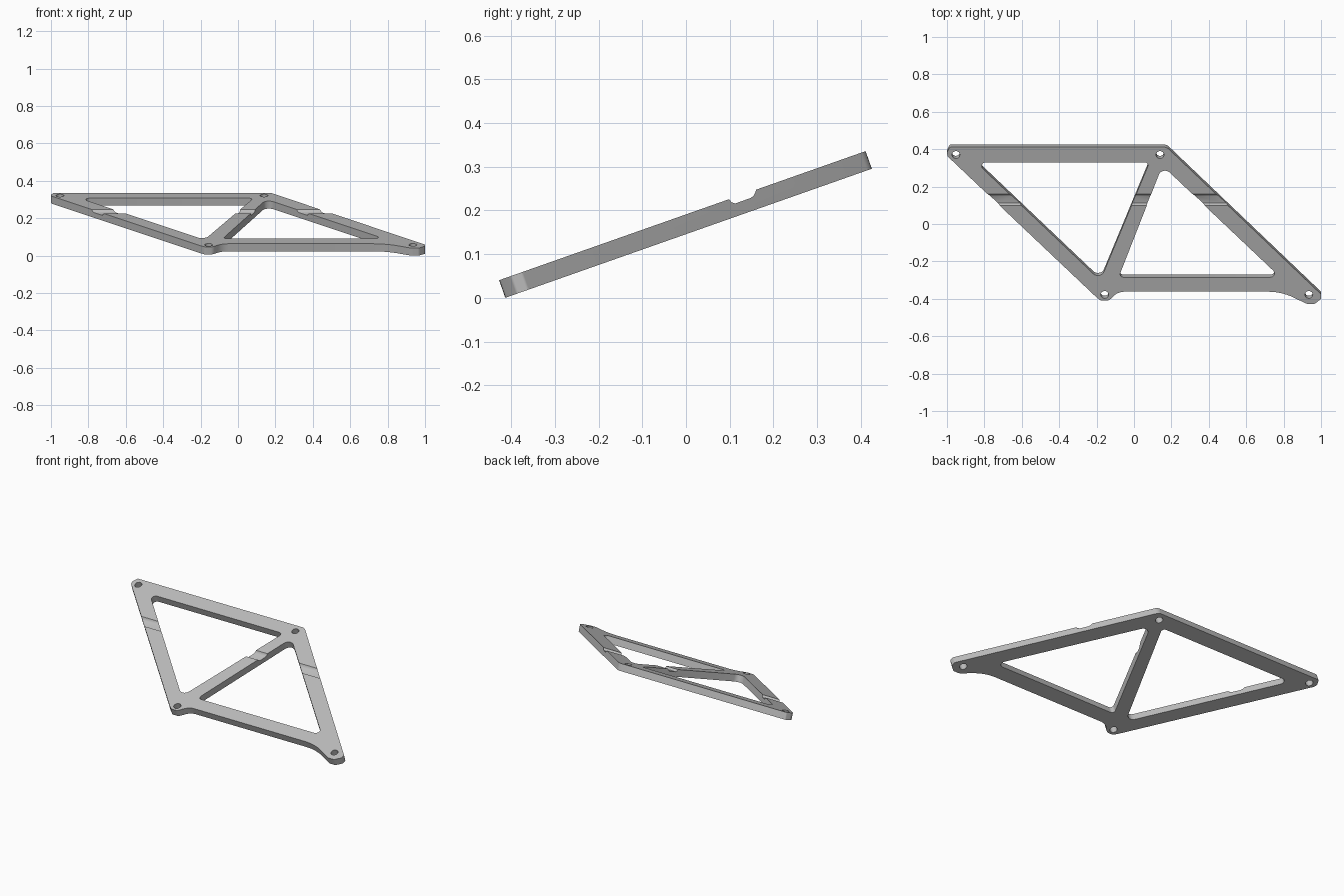
import bpy
import bmesh
import math
from mathutils import Matrix, Vector

default = bpy.data.objects.get("Cube")
if default:
    bpy.data.objects.remove(default, do_unlink=True)

TILT = math.radians(19.4)
THICK = 0.0427
FRONT_Y = -0.428

grey = bpy.data.materials.new("plain grey")
grey.use_nodes = True
grey.diffuse_color = (0.5, 0.5, 0.5, 1)
grey.node_tree.nodes["Principled BSDF"].inputs["Base Color"].default_value = (0.5, 0.5, 0.5, 1)


def to_plate(x, y):
    """Plan position of the top face to flat plate coordinates."""
    return Vector((x, (y - FRONT_Y) / math.cos(TILT)))


def rounded(corners, steps=7):
    """Polygon of (x, y, radius) corners with filleted vertices."""
    pts = [to_plate(x, y) for x, y, r in corners]
    result = []
    for i, p in enumerate(pts):
        radius = corners[i][2]
        a, b = pts[i - 1] - p, pts[(i + 1) % len(pts)] - p
        half = a.angle(b) / 2
        if radius == 0:
            result.append(p)
            continue
        reach = min(radius / math.tan(half), a.length * 0.48, b.length * 0.48)
        radius = reach * math.tan(half)
        centre = p + (a.normalized() + b.normalized()).normalized() * (radius / math.sin(half))
        start = p + a.normalized() * reach - centre
        end = p + b.normalized() * reach - centre
        sweep = math.atan2(start.cross(end), start.dot(end))
        for k in range(steps + 1):
            result.append(centre + Matrix.Rotation(sweep * k / steps, 2) @ start)
    return result


def circle(x, y, radius, count=24):
    c = to_plate(x, y)
    turn = math.tau / count
    return [c + radius * Vector((math.cos(turn * k), math.sin(turn * k))) for k in range(count)]


# Outer edge, two triangular windows and four bolt holes
outline = rounded([
    (-0.985, 0.411, 0.01), (-1.0, 0.382, 0.01), (-0.997, 0.362, 0.015),
    (-0.205, -0.388, 0.03), (-0.178, -0.41, 0.02), (-0.135, -0.41, 0.03),
    (-0.085, -0.362, 0.13), (0.79, -0.362, 0.5), (0.925, -0.428, 0.05),
    (0.967, -0.427, 0.02), (1.0, -0.4, 0.01), (1.0, -0.376, 0.01),
    (0.175, 0.411, 0.04)])
left_window = rounded([
    (-0.845, 0.33, 0.022), (-0.18, -0.302, 0.035), (0.083, 0.33, 0.018)])
right_window = rounded([
    (-0.082, -0.285, 0.018), (0.782, -0.285, 0.022), (0.152, 0.312, 0.035)])
holes = [circle(x, y, 0.021) for x, y in
         [(-0.952, 0.37), (0.139, 0.37), (-0.157, -0.378), (0.935, -0.378)]]

# Flat plate with openings, thickened and tilted
bm = bmesh.new()
for loop in [outline, left_window, right_window] + holes:
    verts = [bm.verts.new((p.x, p.y, 0)) for p in loop]
    for i, v in enumerate(verts):
        bm.edges.new((verts[i - 1], v))
bmesh.ops.triangle_fill(bm, edges=bm.edges[:], use_beauty=True, normal=(0, 0, 1))
extruded = bmesh.ops.extrude_face_region(bm, geom=bm.faces[:], use_keep_orig=True)
lower = [g for g in extruded["geom"] if isinstance(g, bmesh.types.BMVert)]
bmesh.ops.translate(bm, verts=lower, vec=(0, 0, -THICK))
bmesh.ops.recalc_face_normals(bm, faces=bm.faces[:])
place = Matrix.Translation((0, FRONT_Y, THICK * math.cos(TILT))) @ Matrix.Rotation(TILT, 4, "X")
bmesh.ops.transform(bm, matrix=place, verts=bm.verts[:])
mesh = bpy.data.meshes.new("truss_plate")
bm.to_mesh(mesh)
bm.free()
plate = bpy.data.objects.new("truss_plate", mesh)
bpy.context.collection.objects.link(plate)
mesh.materials.append(grey)

# Groove running across all three sloping bars
profile = [(0.07, 0.254), (0.097, 0.228), (0.104, 0.219), (0.113, 0.216),
           (0.149, 0.229), (0.155, 0.234), (0.159, 0.242), (0.162, 0.253),
           (0.165, 0.3), (0.07, 0.3)]
bm = bmesh.new()
side = bm.faces.new([bm.verts.new((-1.2, y, z)) for y, z in profile])
moved = bmesh.ops.extrude_face_region(bm, geom=[side], use_keep_orig=True)
bmesh.ops.translate(bm, vec=(2.4, 0, 0),
                    verts=[g for g in moved["geom"] if isinstance(g, bmesh.types.BMVert)])
bmesh.ops.recalc_face_normals(bm, faces=bm.faces[:])
cut_mesh = bpy.data.meshes.new("groove_cutter")
bm.to_mesh(cut_mesh)
bm.free()
cut_mesh.materials.append(grey)
cutter = bpy.data.objects.new("groove_cutter", cut_mesh)
cutter.hide_render = True
bpy.context.collection.objects.link(cutter)

cut = plate.modifiers.new("groove", "BOOLEAN")
cut.operation = "DIFFERENCE"
cut.solver = "EXACT"
cut.object = cutter
bpy.ops.object.select_all(action="DESELECT")
bpy.context.view_layer.objects.active = plate
plate.select_set(True)
bpy.ops.object.modifier_apply(modifier=cut.name)
bpy.data.objects.remove(cutter, do_unlink=True)
bpy.ops.object.shade_smooth_by_angle(angle=math.radians(30))
